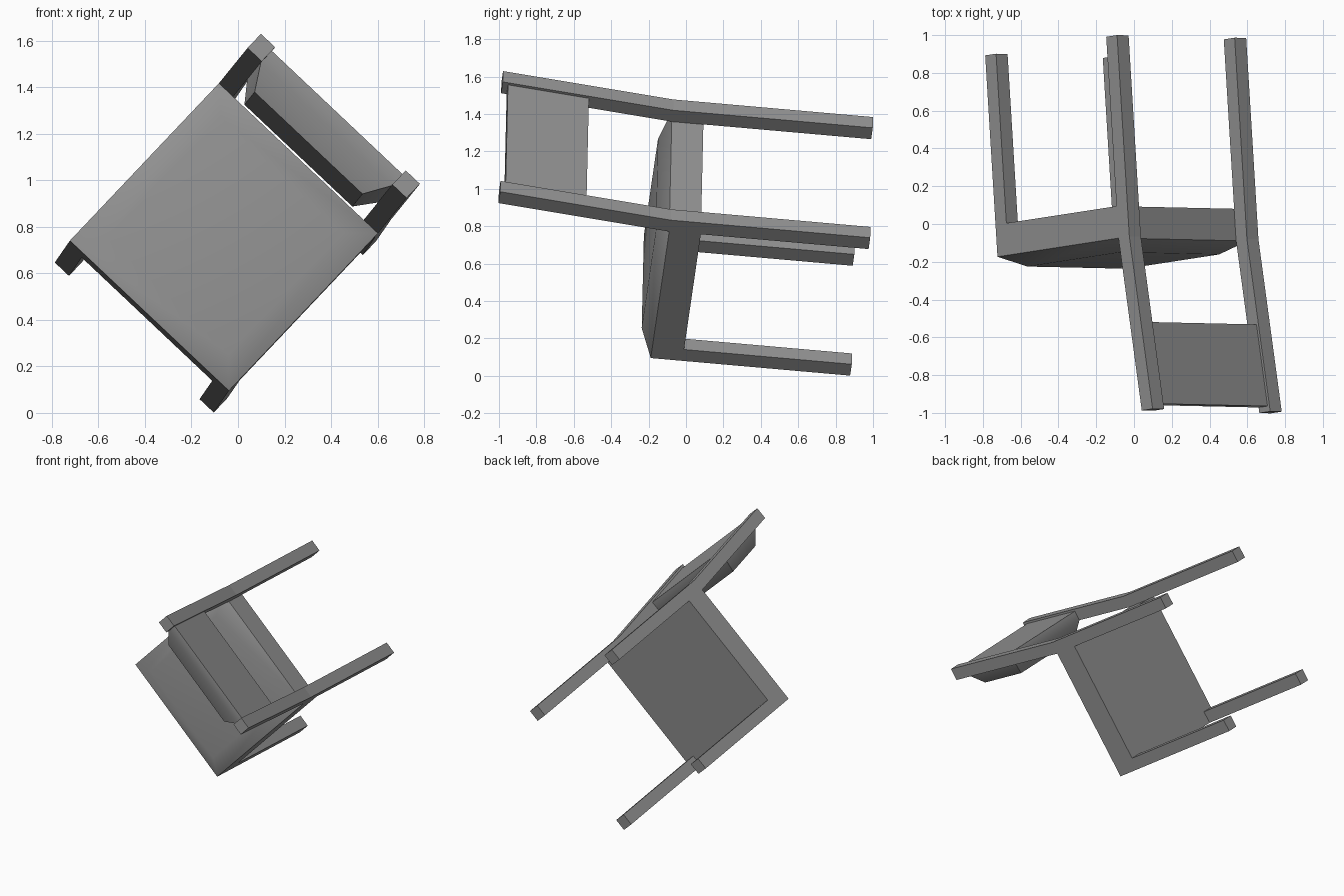
import bpy, bmesh, math
from mathutils import Matrix, Vector

cube = bpy.data.objects.get("Cube")
if cube:
    bpy.data.objects.remove(cube)

grey = bpy.data.materials.new("grey")
grey.use_nodes = True
colour = (0.29, 0.29, 0.29, 1)
grey.diffuse_color = colour
grey.node_tree.nodes["Principled BSDF"].inputs["Base Color"].default_value = colour

# Pose of the tipped-over chair: its up axis points forward, its back to the upper left
up = Vector((0.061, -1, 0.088)).normalized()
back = up.cross(Vector((0.727, -0.016, -0.686))).normalized()
side = back.cross(up)
POSE = Matrix((side, back, up)).transposed().to_4x4()
POSE.translation = (-0.446, 0.885, 0.324)

# Chair dimensions, in its upright frame with the floor at z = 0
HALF, DEPTH, LEG = 0.47, 0.937, 0.084
FRAME_LOW, FRAME_TOP, POST_TOP = 0.902, 1.072, 2.0
LEAN = 0.098 / (POST_TOP - FRAME_TOP)


def lean(z):
    return max(0, z - FRAME_TOP) * LEAN


def flat_ring(x0, x1, y0, y1, z):
    """Horizontal rectangle, moved back by the lean of the posts."""
    d = lean(z)
    return [(x0, y0 + d, z), (x1, y0 + d, z), (x1, y1 + d, z), (x0, y1 + d, z)]


def upright_ring(x, y, z0, z1):
    """Upright rectangle that follows the lean of the posts."""
    return [(-x, y + lean(z0), z0), (x, y + lean(z0), z0),
            (x, y + lean(z1), z1), (-x, y + lean(z1), z1)]


def loft(name, rings, soft=False):
    """Joins four-cornered rings into a closed solid."""
    bm = bmesh.new()
    loops = [[bm.verts.new(p) for p in ring] for ring in rings]
    for a, b in zip(loops, loops[1:]):
        for i in range(4):
            j = (i + 1) % 4
            bm.faces.new((a[i], a[j], b[j], b[i]))
    bm.faces.new(loops[0])
    bm.faces.new(loops[-1])
    bmesh.ops.recalc_face_normals(bm, faces=bm.faces)
    mesh = bpy.data.meshes.new(name)
    bm.to_mesh(mesh)
    bm.free()
    mesh.materials.append(grey)
    ob = bpy.data.objects.new(name, mesh)
    bpy.context.collection.objects.link(ob)
    ob.matrix_world = POSE
    if soft:
        bpy.ops.object.select_all(action='DESELECT')
        ob.select_set(True)
        bpy.context.view_layer.objects.active = ob
        bpy.ops.object.shade_smooth_by_angle(angle=math.radians(45))
        ob.modifiers.new("weighted_normals", 'WEIGHTED_NORMAL').keep_sharp = True
    return ob


# Seat frame and tapered cushion
loft("seat_frame", [flat_ring(-HALF, HALF, 0, DEPTH, z) for z in (FRAME_LOW, FRAME_TOP)])
INSET, RISE = 0.11, 0.062
cushion_top = [(x, y, FRAME_TOP + RISE) for x, y in (
    (INSET - HALF, INSET), (HALF - INSET, INSET),
    (HALF - INSET, DEPTH - INSET), (INSET - HALF, DEPTH - INSET))]
loft("seat_cushion", [flat_ring(-HALF, HALF, 0, DEPTH, FRAME_TOP), cushion_top], soft=True)

# Front legs under the seat corners, rear legs bending into the back posts
for label, s in (("right", -1), ("left", 1)):
    x0, x1 = sorted((s * HALF, s * (HALF - LEG)))
    loft("front_leg_" + label,
         [flat_ring(x0, x1, 0, LEG, z) for z in (0, FRAME_LOW)])
    loft("rear_leg_" + label,
         [flat_ring(x0, x1, DEPTH, DEPTH + LEG, z) for z in (0, FRAME_TOP, POST_TOP)])

# Backrest between the posts, with a tapered pad on its front
INNER = HALF - LEG
loft("backrest", [
    upright_ring(INNER, DEPTH + LEG - 0.015, 1.53, 1.97),
    upright_ring(INNER, DEPTH, 1.53, 1.97),
    upright_ring(INNER - 0.067, DEPTH - 0.1, 1.585, 1.915),
], soft=True)
